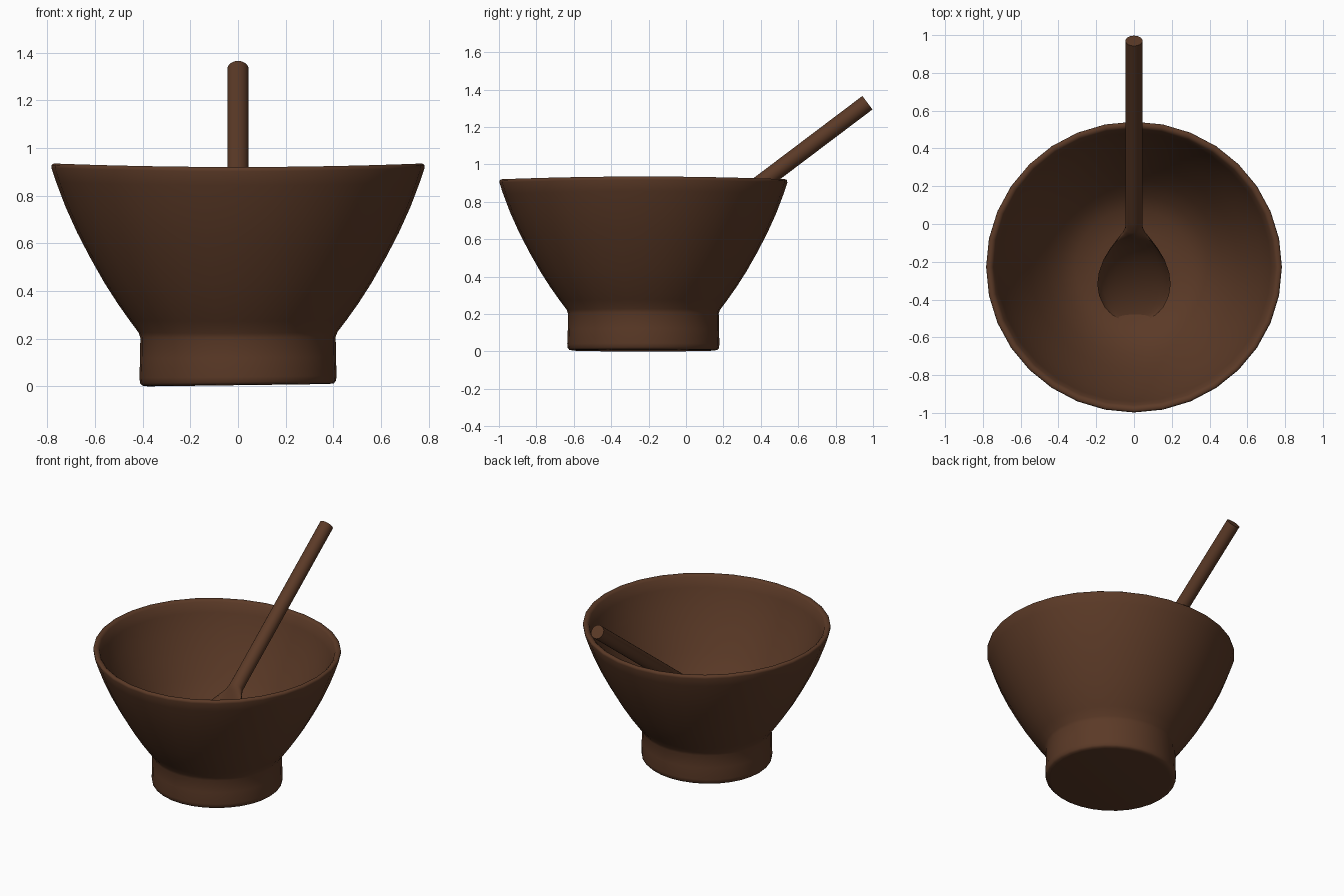
import bpy, bmesh, math

wood = bpy.data.materials.new("dark_brown_wood")
wood.diffuse_color = (0.105, 0.042, 0.02, 1)


def loft(name, rings, sharp_deg):
    """Skin closed rings of points, cap both ends."""
    bm = bmesh.new()
    loops = [[bm.verts.new(p) for p in ring] for ring in rings]
    n = len(loops[0])
    for a, b in zip(loops, loops[1:]):
        for i in range(n):
            j = (i + 1) % n
            bm.faces.new((a[i], a[j], b[j], b[i]))
    bm.faces.new(loops[0])
    bm.faces.new(loops[-1])
    bmesh.ops.recalc_face_normals(bm, faces=bm.faces)
    mesh = bpy.data.meshes.new(name)
    bm.to_mesh(mesh)
    bm.free()
    for p in mesh.polygons:
        p.use_smooth = True
    mesh.set_sharp_from_angle(angle=math.radians(sharp_deg))
    mesh.materials.append(wood)
    obj = bpy.data.objects.new(name, mesh)
    bpy.context.collection.objects.link(obj)


# Bowl: (radius, height) from the foot's underside, up the outside, down the inside
profile = [(0.38, 0.005), (0.402, 0.008), (0.411, 0.018), (0.414, 0.04),
           (0.411, 0.12), (0.410, 0.205), (0.417, 0.225), (0.455, 0.275),
           (0.505, 0.345), (0.56, 0.43), (0.62, 0.535), (0.675, 0.64),
           (0.725, 0.75), (0.763, 0.85), (0.783, 0.91), (0.782, 0.922),
           (0.774, 0.928), (0.758, 0.927), (0.745, 0.915), (0.725, 0.85),
           (0.68, 0.73), (0.62, 0.61), (0.55, 0.48), (0.47, 0.36),
           (0.39, 0.275), (0.31, 0.225), (0.2, 0.2), (0.08, 0.195)]
SIDES = 32


def bowl_ring(r, z):
    ring = []
    for i in range(SIDES):
        a = 2 * math.pi * i / SIDES
        # slight hand-carved saddle at the rim, slight tilt at the foot
        dz = 0.008 * math.cos(2 * a) * z + 0.005 * math.cos(a) * max(0, 1 - z / 0.3)
        ring.append((r * math.cos(a), -0.228 + 0.983 * r * math.sin(a), z + dz))
    return ring


loft("bowl", [bowl_ring(r, z) for r, z in profile], 50)

# Spoon: sections along a slanted axis (axis y, half width, upper height, lower height)
SLOPE = math.atan(0.755)
sections = [(-0.517, 0.035, -0.004, -0.022), (-0.505, 0.075, -0.012, -0.036),
            (-0.48, 0.118, -0.026, -0.054), (-0.44, 0.156, -0.045, -0.075),
            (-0.38, 0.185, -0.062, -0.092), (-0.32, 0.194, -0.068, -0.098),
            (-0.26, 0.187, -0.066, -0.096), (-0.20, 0.166, -0.056, -0.088),
            (-0.14, 0.130, -0.036, -0.075), (-0.09, 0.093, -0.008, -0.060),
            (-0.05, 0.060, 0.03, -0.05), (-0.02, 0.046, 0.045, -0.046),
            (0.03, 0.045, 0.045, -0.045), (0.5, 0.045, 0.045, -0.045),
            (0.97, 0.045, 0.045, -0.045)]


def spoon_ring(y, w, top, bottom):
    z = 1.33 + (y - 0.97) * math.tan(SLOPE)
    ring = []
    for i in range(24):
        a = 2 * math.pi * i / 24
        h = (top if math.sin(a) > 0 else bottom) * abs(math.sin(a))
        ring.append((w * math.cos(a), y - h * math.sin(SLOPE), z + h * math.cos(SLOPE)))
    return ring


loft("spoon", [spoon_ring(*s) for s in sections], 45)
